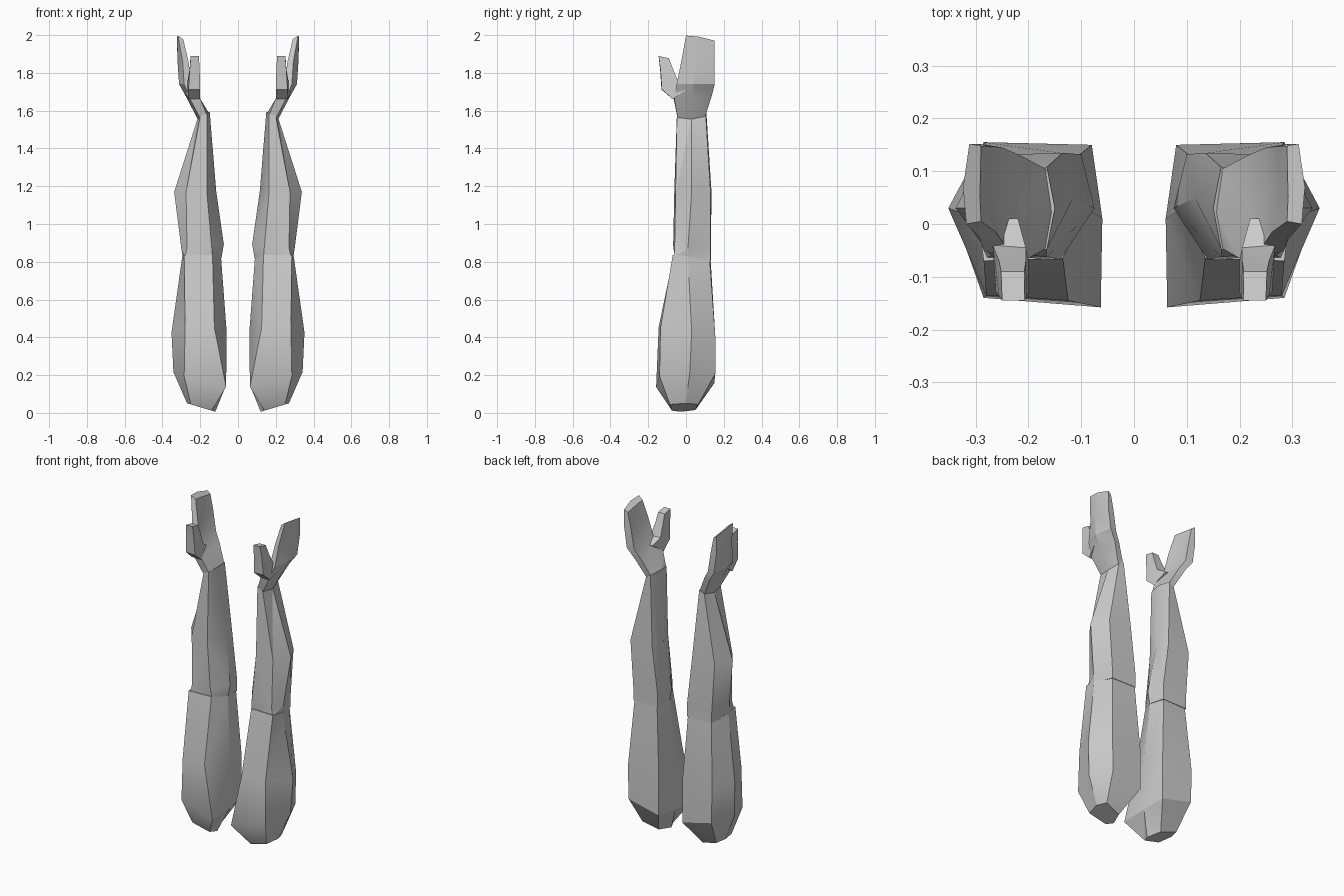
import bpy, bmesh, math

cube = bpy.data.objects.get("Cube")
if cube:
    bpy.data.objects.remove(cube, do_unlink=True)

grey = bpy.data.materials.new("plain grey")
grey.use_nodes = True
grey.diffuse_color = (0.6, 0.6, 0.6, 1)
grey.node_tree.nodes["Principled BSDF"].inputs["Base Color"].default_value = (0.6, 0.6, 0.6, 1)


def loft(name, rings, side):
    """Skin closed rings given as (z, slope along x, slope along y, [(x, y), ...])."""
    bm = bmesh.new()
    loops = []
    for z, sx, sy, pts in rings:
        loops.append([bm.verts.new((side * x, y, z + sx * (x - 0.2) + sy * y)) for x, y in pts])
    n = len(loops[0])
    for a, b in zip(loops, loops[1:]):
        for i in range(n):
            j = (i + 1) % n
            bm.faces.new((a[i], a[j], b[j], b[i]))
    bm.faces.new(loops[0])
    bm.faces.new(loops[-1])
    bmesh.ops.triangulate(bm, faces=bm.faces[:])
    bmesh.ops.recalc_face_normals(bm, faces=bm.faces[:])
    mesh = bpy.data.meshes.new(name)
    bm.to_mesh(mesh)
    bm.free()
    mesh.materials.append(grey)
    ob = bpy.data.objects.new(name, mesh)
    bpy.context.collection.objects.link(ob)
    bpy.ops.object.select_all(action='DESELECT')
    ob.select_set(True)
    bpy.context.view_layer.objects.active = ob
    bpy.ops.object.shade_smooth_by_angle(angle=math.radians(25))


# Ring order: inner, front inner, front outer, outer, back outer, back inner
upper_arm = [
    (0.03, 0.3, 0, [(0.12, -0.03), (0.14, -0.075), (0.25, -0.085), (0.27, 0), (0.25, 0.065), (0.15, 0.05)]),
    (0.18, 0.25, 0.05, [(0.063, 0.01), (0.063, -0.158), (0.285, -0.14), (0.342, 0.02), (0.28, 0.155), (0.08, 0.15)]),
    (0.43, 0, -0.15, [(0.06, 0.01), (0.125, -0.145), (0.28, -0.135), (0.352, 0.03), (0.285, 0.155), (0.08, 0.15)]),
    (0.83, 0, -0.1, [(0.09, 0.03), (0.135, -0.065), (0.285, -0.07), (0.295, 0.01), (0.26, 0.125), (0.105, 0.13)]),
]
forearm = [
    (0.82, 0, -0.1, [(0.088, 0.03), (0.135, -0.06), (0.28, -0.065), (0.292, 0.01), (0.265, 0.13), (0.1, 0.133)]),
    (0.88, -0.1, 0, [(0.075, 0.03), (0.14, -0.068), (0.27, -0.06), (0.3, 0.01), (0.265, 0.13), (0.1, 0.132)]),
    (1.17, 0, 0, [(0.115, 0.05), (0.165, -0.062), (0.275, -0.055), (0.338, 0.03), (0.285, 0.13), (0.135, 0.135)]),
    (1.57, -0.5, 0, [(0.15, 0.03), (0.165, -0.048), (0.2, -0.048), (0.212, 0.03), (0.197, 0.105), (0.165, 0.108)]),
]
hand = [
    (1.56, -0.5, 0, [(0.152, 0.03), (0.165, -0.045), (0.2, -0.045), (0.213, 0.03), (0.195, 0.1), (0.163, 0.102)]),
    (1.67, 0, 0.1, [(0.215, 0.04), (0.2, -0.065), (0.255, -0.062), (0.275, 0.04), (0.255, 0.138), (0.215, 0.13)]),
    (1.74, 0, 0, [(0.255, 0.05), (0.245, -0.04), (0.285, -0.05), (0.312, 0.04), (0.295, 0.152), (0.25, 0.145)]),
    (1.86, 0, 0, [(0.275, 0.06), (0.262, -0.015), (0.293, -0.025), (0.32, 0.05), (0.312, 0.152), (0.27, 0.147)]),
    (1.915, 0.7, -0.15, [(0.292, 0.05), (0.29, 0.005), (0.318, 0), (0.324, 0.07), (0.312, 0.152), (0.29, 0.148)]),
]
# Ring order: inner front, outer front, outer back, inner back
thumb = [
    (1.71, 0, 0.7, [(0.2, -0.07), (0.265, -0.07), (0.285, 0.01), (0.22, 0.01)]),
    (1.77, 0, 0.45, [(0.2, -0.13), (0.262, -0.128), (0.268, -0.04), (0.205, -0.045)]),
    (1.83, 0, 0.1, [(0.203, -0.137), (0.256, -0.135), (0.256, -0.07), (0.205, -0.07)]),
    (1.86, 0, -0.2, [(0.207, -0.145), (0.25, -0.145), (0.252, -0.09), (0.208, -0.09)]),
]

for side, label in ((1, "left"), (-1, "right")):
    for part, rings in (("upper_arm", upper_arm), ("forearm", forearm), ("hand", hand), ("thumb", thumb)):
        loft(label + "_" + part, rings, side)
